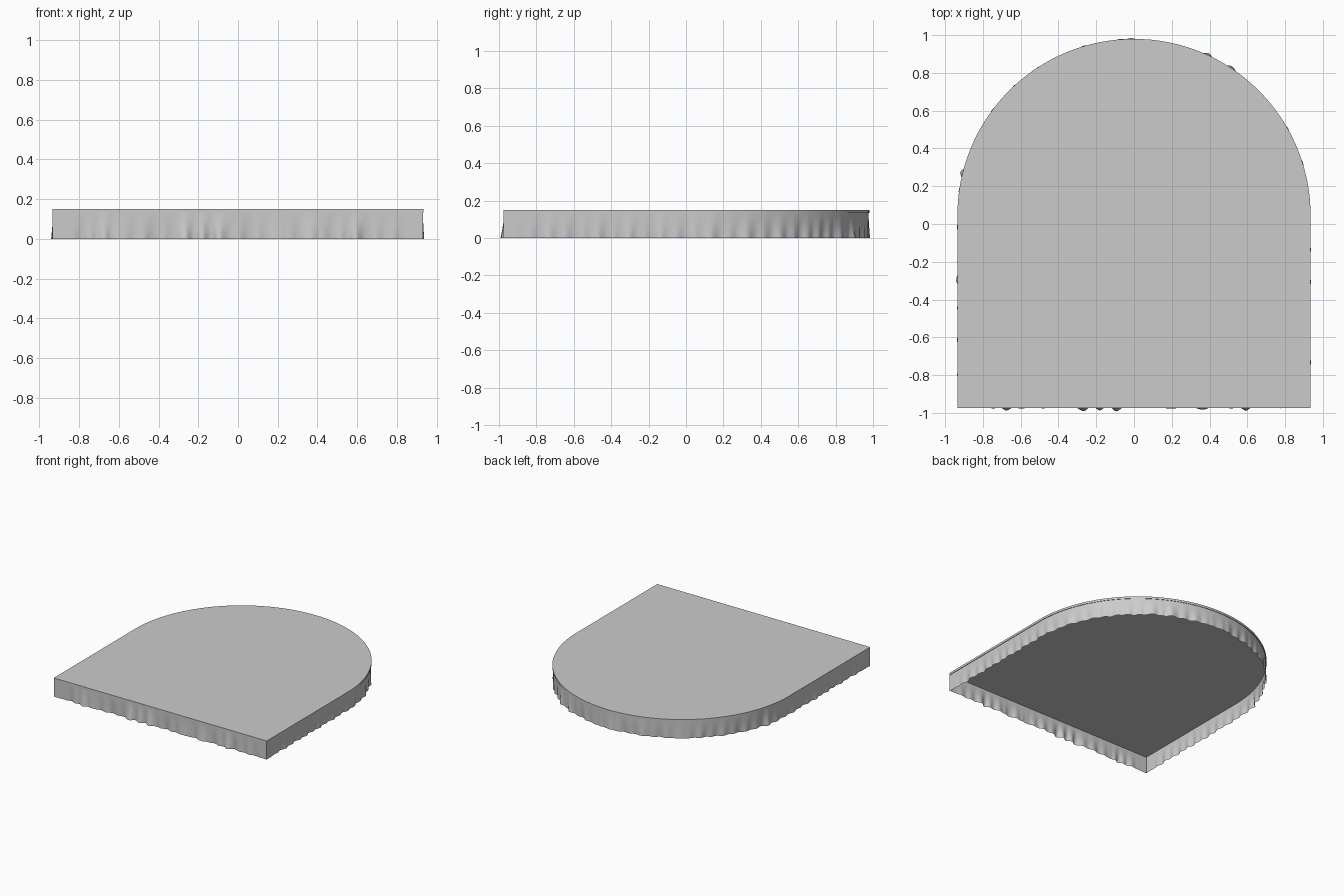
import bpy, bmesh, math

if "Cube" in bpy.data.objects:
    bpy.data.objects.remove(bpy.data.objects["Cube"])

W, Y0, YC = 0.935, -0.975, 0.045      # half width, front edge, arch centre
R = W
Z_PLATE, Z_TOP = 0.133, 0.15
CORNERS = [(-W, Y0), (W, Y0)]
# places where a fold of the cloth hangs out past the top
FOLDS = [(-0.68, Y0), (-0.61, Y0), (-0.26, Y0), (-0.18, Y0), (-0.10, Y0), (0.22, Y0),
         (0.38, Y0), (0.59, Y0), (-W, -0.31), (-0.90, 0.27), (-0.54, 0.81),
         (-0.02, 0.99), (0.07, 0.98), (0.40, 0.88), (0.50, 0.83)]


def outline(n_front, n_side, n_arc):
    """Arched outline, counter-clockwise: (x, y, normal x, normal y)."""
    pts = []
    for i in range(n_front):
        pts.append((-W + 2 * W * i / n_front, Y0, 0, -1))
    for i in range(n_side):
        pts.append((W, Y0 + (YC - Y0) * i / n_side, 1, 0))
    for i in range(n_arc):
        a = math.pi * i / n_arc
        c, s = math.cos(a), math.sin(a)
        pts.append((R * c, YC + R * s, c, s))
    for i in range(n_side):
        pts.append((-W, YC + (Y0 - YC) * i / n_side, -1, 0))
    return pts


def make_object(name, bm):
    bmesh.ops.recalc_face_normals(bm, faces=bm.faces)
    mesh = bpy.data.meshes.new(name)
    bm.to_mesh(mesh)
    bm.free()
    ob = bpy.data.objects.new(name, mesh)
    bpy.context.collection.objects.link(ob)
    bpy.context.view_layer.objects.active = ob
    ob.select_set(True)
    bpy.ops.object.shade_smooth_by_angle(angle=math.radians(40))
    ob.select_set(False)
    return ob


# thin arched table top
bm = bmesh.new()
base = bm.faces.new([bm.verts.new((x, y, Z_PLATE)) for x, y, _, _ in outline(1, 1, 64)])
ext = bmesh.ops.extrude_face_region(bm, geom=[base], use_keep_orig=True)
top_verts = [g for g in ext["geom"] if isinstance(g, bmesh.types.BMVert)]
bmesh.ops.translate(bm, verts=top_verts, vec=(0, 0, Z_TOP - Z_PLATE))
make_object("table_top", bm)


# hanging cloth skirt, rippled towards the open bottom
def ripple(x, y, s):
    edge = min(math.dist((x, y), c) for c in CORNERS)
    damp = min(1.0, max(0.0, (edge - 0.06) / 0.1))
    phase = 2 * math.pi * s / 0.09 + 1.3 * math.sin(5 * s)
    w = 0.006 * math.sin(phase) + 0.004 * math.sin(0.43 * phase + 1)
    w += sum(0.017 * math.exp(-(math.dist((x, y), f) / 0.025) ** 2) for f in FOLDS)
    return damp * (w - 0.003)


bm = bmesh.new()
pts = outline(200, 110, 300)
dist, s = [], 0.0
for i, p in enumerate(pts):
    if i:
        s += math.dist(p[:2], pts[i - 1][:2])
    dist.append(s)

rings = []
ROWS = 8
for r in range(ROWS + 1):
    t = r / ROWS
    ring = []
    for (x, y, nx, ny), d in zip(pts, dist):
        off = -0.004 + t ** 1.4 * ripple(x, y, d)
        ring.append(bm.verts.new((x + nx * off, y + ny * off, Z_PLATE * (1 - t))))
    rings.append(ring)
n = len(pts)
for a, b in zip(rings, rings[1:]):
    for i in range(n):
        j = (i + 1) % n
        bm.faces.new((a[i], b[i], b[j], a[j]))
make_object("cloth_skirt", bm)
